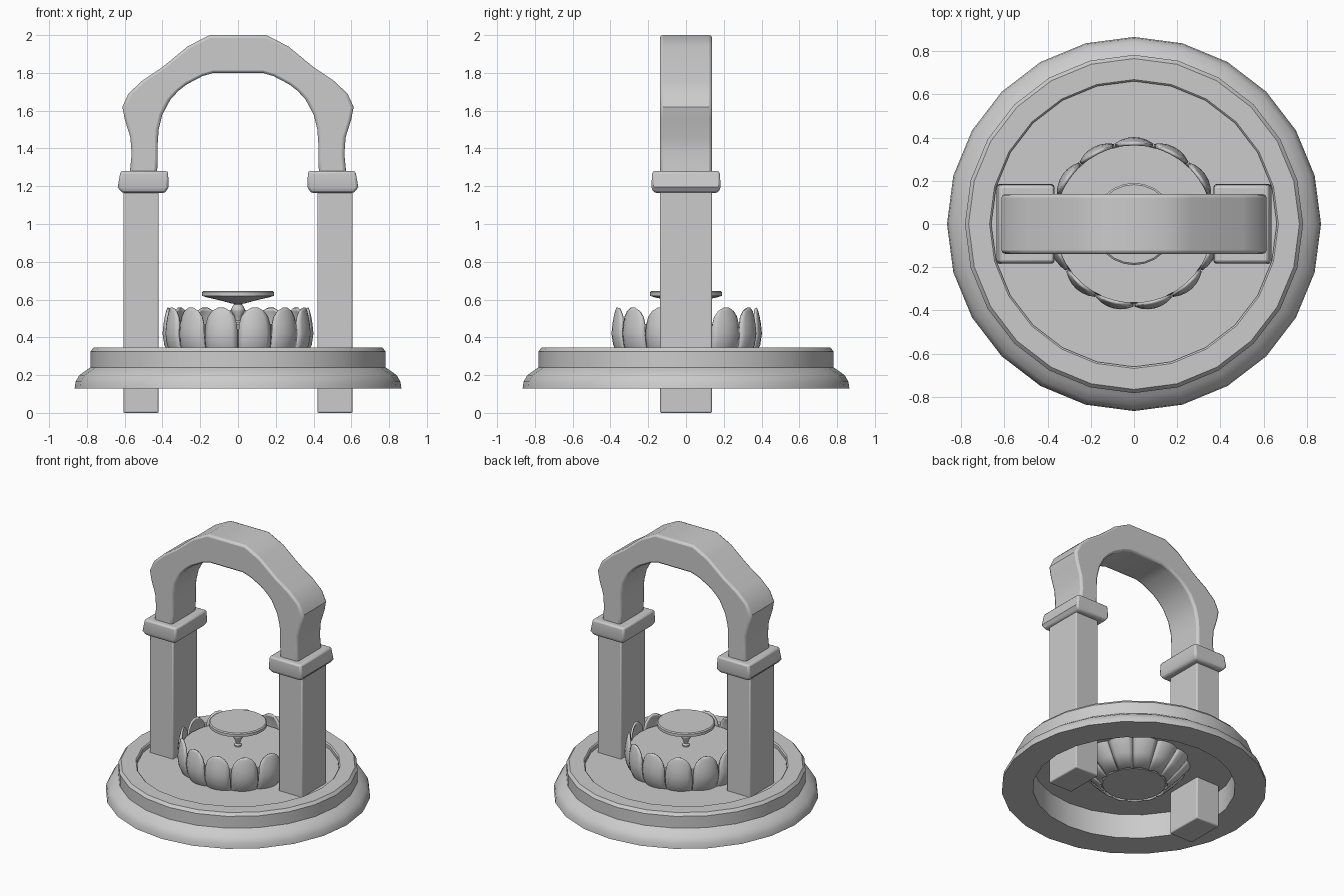
import bpy, bmesh, math
from math import sin, cos, pi

if "Cube" in bpy.data.objects:
    bpy.data.objects.remove(bpy.data.objects["Cube"])


def finish(name, bm, angle=35, bevel=0.0, segs=2, normals=True):
    if normals:
        bmesh.ops.recalc_face_normals(bm, faces=bm.faces[:])
    me = bpy.data.meshes.new(name)
    bm.to_mesh(me)
    bm.free()
    ob = bpy.data.objects.new(name, me)
    bpy.context.collection.objects.link(ob)
    if bevel:
        m = ob.modifiers.new("bevel", 'BEVEL')
        m.width, m.segments, m.limit_method = bevel, segs, 'ANGLE'
        m.angle_limit = math.radians(50)
    bpy.ops.object.select_all(action='DESELECT')
    bpy.context.view_layer.objects.active = ob
    ob.select_set(True)
    bpy.ops.object.shade_smooth_by_angle(angle=math.radians(angle))
    return ob


def lathe(name, profile, n, closed=False):
    """Revolve (r, z) points around z; open profiles get end caps."""
    bm = bmesh.new()
    rings = [[bm.verts.new((r * cos(2 * pi * i / n), r * sin(2 * pi * i / n), z))
              for i in range(n)] for r, z in profile]
    pairs = list(zip(rings, rings[1:] + rings[:1]))
    for a, b in pairs if closed else pairs[:-1]:
        for i in range(n):
            j = (i + 1) % n
            bm.faces.new((a[i], a[j], b[j], b[i]))
    if not closed:
        bm.faces.new(rings[0])
        bm.faces.new(rings[-1])
    return finish(name, bm)


def loft(name, sections, bevel):
    """Skin a list of equal-length point loops and cap both ends."""
    bm = bmesh.new()
    loops = [[bm.verts.new(p) for p in s] for s in sections]
    for a, b in zip(loops, loops[1:]):
        for i in range(len(a)):
            j = (i + 1) % len(a)
            bm.faces.new((a[i], a[j], b[j], b[i]))
    bm.faces.new(loops[0])
    bm.faces.new(loops[-1])
    return finish(name, bm, bevel=bevel)


def rect(x0, x1, y, z):
    return [(x0, -y, z), (x1, -y, z), (x1, y, z), (x0, y, z)]


# Basin ring and its floor
lathe("basin_ring", [(.66, .13), (.865, .13), (.86, .165), (.84, .2), (.80, .228), (.782, .24),
                     (.782, .325), (.765, .345), (.668, .345), (.66, .337)], 24, closed=True)
lathe("basin_floor", [(.66, .305), (.66, .313)], 24)

# Posts and collars, mirrored left and right
for side, s in (("left", -1), ("right", 1)):
    loft(side + "_post", [rect(s * .42, s * .607, .138, z) for z in (0, 1.2)], .008)
    loft(side + "_collar", [rect(s * .385, s * .615, .17, 1.165), rect(s * .368, s * .637, .184, 1.195),
                            rect(s * .37, s * .622, .178, 1.28)], .012)

# Arch: paired outer and inner points from left foot to crown
outer = [(.575, 1.25), (.563, 1.37), (.57, 1.46), (.60, 1.555), (.612, 1.62), (.58, 1.69),
         (.505, 1.76), (.40, 1.83), (.267, 1.94), (.15, 2.0)]
inner = [(.43, 1.25), (.425, 1.34), (.425, 1.43), (.42, 1.5), (.40, 1.58), (.357, 1.66),
         (.315, 1.705), (.27, 1.74), (.188, 1.783), (.13, 1.80)]
half = list(zip(outer, inner))
path = [(-1, o, i) for o, i in half] + [(1, o, i) for o, i in reversed(half)]
loft("arch", [[(s * o[0], -.138, o[1]), (s * i[0], -.138, i[1]),
               (s * i[0], .138, i[1]), (s * o[0], .138, o[1])] for s, o, i in path], .015)

# Lotus petals: 13 bulging shells, (radius, height, width factor) per row
N = 13
rows = [(.225, .15, 1), (.30, .225, 1), (.365, .30, 1), (.393, .36, 1), (.402, .42, .99),
        (.397, .47, .95), (.39, .51, .82), (.382, .54, .55), (.376, .557, .2)]
bm = bmesh.new()
cols = 6
for k in range(N):
    mid = pi / 2 + 2 * pi * k / N
    grid = []
    for r, z, w in rows:
        line = []
        for c in range(cols + 1):
            u = 2 * c / cols - 1
            a = mid + u * w * pi / N * .985
            rr = r * (1 - .05 * (u * w) ** 2)
            line.append(bm.verts.new((rr * cos(a), rr * sin(a), z)))
        grid.append(line)
    for a, b in zip(grid, grid[1:]):
        for c in range(cols):
            bm.faces.new((a[c], a[c + 1], b[c + 1], b[c]))
petals = finish("lotus_petals", bm, normals=False)
sol = petals.modifiers.new("thickness", 'SOLIDIFY')
sol.thickness, sol.offset = .014, -1

# Bowl body inside the petals
lathe("lotus_bowl", [(.205, .155), (.28, .23), (.34, .30), (.365, .36), (.37, .42), (.366, .47)], 26)

# Stem and dish
lathe("stem", [(.022, .46), (.024, .48), (.014, .49), (.018, .51), (.036, .54), (.036, .55),
               (.022, .575), (.03, .59)], 12)
lathe("dish", [(.03, .578), (.10, .597), (.17, .613), (.19, .62), (.19, .64), (.182, .646)], 24)
